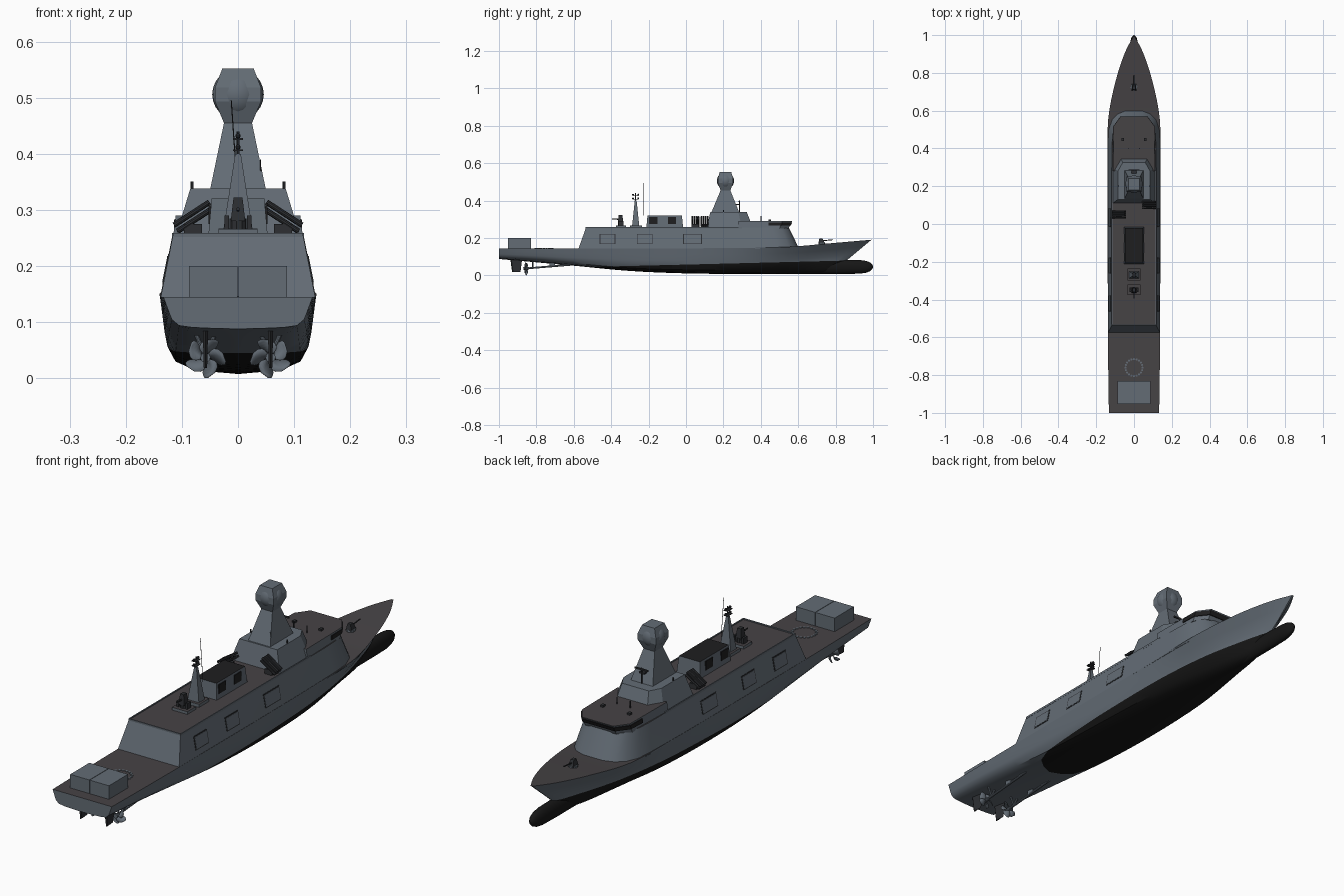
import bpy, bmesh, math
from mathutils import Vector

if "Cube" in bpy.data.objects:
    bpy.data.objects.remove(bpy.data.objects["Cube"])

def mat(name, c):
    m = bpy.data.materials.new(name)
    m.diffuse_color = (*c, 1)
    m.use_nodes = True
    m.node_tree.nodes["Principled BSDF"].inputs["Base Color"].default_value = m.diffuse_color
    return m

GREY = mat("hull grey", (.125, .15, .178))
DECK = mat("deck dark", (.062, .056, .06))
BLACK = mat("antifouling black", (.008, .008, .008))
DARK = mat("dark fittings", (.026, .028, .032))
SOOT = mat("funnel black", (.013, .013, .014))

def finish(name, bm, mats, smooth=False, rule=None):
    bmesh.ops.recalc_face_normals(bm, faces=bm.faces)
    bm.normal_update()
    if rule:
        for f in bm.faces:
            f.material_index = rule(f)
    me = bpy.data.meshes.new(name)
    bm.to_mesh(me)
    bm.free()
    for m in mats:
        me.materials.append(m)
    ob = bpy.data.objects.new(name, me)
    bpy.context.collection.objects.link(ob)
    if smooth:
        bpy.ops.object.select_all(action='DESELECT')
        ob.select_set(True)
        bpy.context.view_layer.objects.active = ob
        bpy.ops.object.shade_smooth_by_angle(angle=math.radians(32))
    return ob

def loft_bm(rings):
    bm = bmesh.new()
    vs = [[bm.verts.new(p) for p in r] for r in rings]
    n = len(vs[0])
    for a, b in zip(vs, vs[1:]):
        for i in range(n):
            j = (i + 1) % n
            bm.faces.new((a[i], a[j], b[j], b[i]))
    bm.faces.new(vs[0])
    bm.faces.new(vs[-1][::-1])
    return bm

def top_rule(f):
    return 1 if f.normal.z > .9 else 0

def loft(name, rings, m=GREY, top=None, smooth=False):
    return finish(name, loft_bm(rings), [m, top or m], smooth, top_rule if top else None)

def outline(half, z):
    # half = (y, half width) points, mirrored into a closed ring
    return [(x, y, z) for y, x in half] + [(-x, y, z) for y, x in reversed(half)]

def rect(x0, x1, y0, y1, z):
    return [(x0, y0, z), (x1, y0, z), (x1, y1, z), (x0, y1, z)]

def box(name, x0, x1, y0, y1, z0, z1, m=GREY, top=None):
    return loft(name, [rect(x0, x1, y0, y1, z0), rect(x0, x1, y0, y1, z1)], m, top)

def rod(name, p, q, r, r2=None, m=DARK, n=10):
    p, q = Vector(p), Vector(q)
    d = (q - p).normalized()
    u = d.orthogonal().normalized()
    v = d.cross(u)
    ring = lambda c, s: [c + s * (u * math.cos(2 * math.pi * i / n) + v * math.sin(2 * math.pi * i / n)) for i in range(n)]
    return loft(name, [ring(p, r), ring(q, r if r2 is None else r2)], m, smooth=True)

def ball(name, c, r, m=GREY, n=24):
    bm = bmesh.new()
    bmesh.ops.create_uvsphere(bm, u_segments=n, v_segments=n // 2, radius=r)
    bmesh.ops.translate(bm, vec=c, verts=bm.verts)
    return finish(name, bm, [m], True)

# Hull: y, deck half/z, mid half/z, bilge half/z, keel z, stem rake
ST = [(-1, .133, .145, .122, .115, .105, .094, .088, 0),
      (-.8, .136, .145, .126, .105, .107, .082, .07, 0),
      (-.6, .138, .145, .128, .095, .109, .065, .052, 0),
      (-.3, .139, .145, .130, .085, .112, .04, .024, 0),
      (0, .139, .145, .130, .08, .111, .03, .011, 0),
      (.3, .139, .147, .122, .08, .097, .028, .008, 0),
      (.55, .137, .153, .095, .085, .062, .03, .008, .05),
      (.75, .099, .170, .05, .095, .034, .035, .01, .25),
      (.9, .051, .183, .019, .11, .012, .05, .02, .7),
      (.992, .004, .191, .002, .115, .002, .06, .03, 1.2)]

def catmull(a, b, c, d, t):
    return [.5 * (2 * q + (r - p) * t + (2 * p - 5 * q + 4 * r - s) * t * t + (3 * q - p - 3 * r + s) * t ** 3)
            for p, q, r, s in zip(a, b, c, d)]

rings = []
for i in range(len(ST) - 1):
    a, b, c, d = ST[max(i - 1, 0)], ST[i], ST[i + 1], ST[min(i + 2, len(ST) - 1)]
    for k in range(5 if i == len(ST) - 2 else 4):
        y, wd, zd, wm, zm, wb, zb, zk, rk = catmull(a, b, c, d, k / 4)
        pts = [(wd, zd), ((wd + wm) / 2, (zd + zm) / 2), (wm, zm), (wm * .62 + wb * .38 + .002, (zm + zb) / 2),
               (wb, zb), (wb * .78, zb * .45 + zk * .55), (wb * .4, zk + (zb - zk) * .15), (0.001, zk)]
        half = [(w, y - rk * (zd - z), z) for w, z in pts]
        rings.append(half + [(-x, yy, z) for x, yy, z in reversed(half)])
bm = loft_bm(rings)
bmesh.ops.bisect_plane(bm, geom=bm.verts[:] + bm.edges[:] + bm.faces[:], plane_co=(0, 0, .058), plane_no=(0, -.025, 1))

def hull_rule(f):
    c = f.calc_center_median()
    if f.normal.z > .9:
        return 1
    return 2 if c.z < .058 + .025 * c.y else 0
finish("hull", bm, [GREY, DECK, BLACK], True, hull_rule)

# Bulbous bow
rings = []
for y, s in ((.55, .8), (.7, 1), (.85, 1), (.93, .96), (.965, .82), (.985, .6), (.995, .35), (1, .08)):
    rings.append([(.024 * s * math.cos(t), y, .046 + .038 * s * math.sin(t)) for t in [math.pi * i / 10 for i in range(20)]])
loft("bulbous_bow", rings, BLACK, smooth=True)

# Superstructure, bridge, windows
loft("superstructure", [
    outline([(-.575, .138), (.42, .139), (.5, .136), (.555, .118), (.588, .087), (.605, .045)], .143),
    outline([(-.535, .116), (.40, .117), (.46, .114), (.51, .1), (.538, .078), (.55, .04)], .255)], GREY, DECK, True)
for s in (-1, 1):
    box("deck_edge", s * .116 - .002, s * .116 + .002, -.533, .3, .25, .259)
box("aft_deck_edge", -.116, .116, -.536, -.531, .25, .259)
loft("bridge", [outline([(.28, .116), (.50, .109), (.548, .07)], .25),
                outline([(.28, .111), (.515, .108), (.567, .07)], .29)], GREY, DECK)
loft("bridge_windows", [outline([(.44, .1145), (.51, .111), (.560, .073)], .267),
                        outline([(.44, .1135), (.515, .111), (.568, .073)], .284)], SOOT)
loft("mast_block", [outline([(.11, .112), (.30, .112), (.36, .075)], .25),
                    outline([(.13, .085), (.28, .085), (.325, .06)], .338)])

# Main mast with radar dome
loft("main_mast", [rect(-h, h, a, b, z) for h, a, b, z in
                   ((.05, .135, .285, .335), (.025, .185, .237, .455), (.041, .17, .252, .493),
                    (.041, .17, .252, .518), (.028, .18, .242, .552))])
ball("radar_dome", (0, .211, .506), .046)
box("radar_bracket", -.012, .012, .24, .285, .376, .382, DARK)
rod("nav_radar_post", (0, .285, .335), (0, .285, .4), .003)
box("nav_radar_bar", -.03, .03, .282, .288, .392, .398, DARK)
rod("whip_antenna", (.042, .15, .33), (.04, .15, .39), .001)
for s in (-1, 1):
    rod("block_light", (s * .082, .2, .335), (s * .082, .2, .351), .003)
    rod("bridge_post", (s * .03, .4, .288), (s * .03, .4, .318), .0025)
    box("bridge_sensor", s * .06 - .006, s * .06 + .006, .44, .455, .288, .298, DARK)

# Missile launchers, crossing the ship
for s in (-1, 1):
    yc = .075 + s * .025
    for a in range(4):
        for b in range(2):
            dy = (a - 1.5) * .011
            rod("launch_tube", (s * (.108 + b * .006), yc + dy, .262 + b * .011),
                (s * (.045 + b * .006), yc + dy, .303 + b * .011), .005)
    box("launcher_base", s * .08 - .016, s * .08 + .016, yc - .02, yc + .02, .253, .275, DARK)

# Funnel with louvres
loft("funnel", [rect(-.053, .053, -.212, -.015, .253), rect(-.047, .047, -.206, -.022, .32)], GREY, SOOT)
for s in (-1, 1):
    for y in (-.175, -.075):
        x0, x1 = sorted((s * .049, s * .0525))
        box("funnel_louvre", x0, x1, y - .022, y + .022, .275, .312, SOOT)

# Aft mast and whip
box("aft_mast_base", -.035, .035, -.3, -.235, .253, .267, GREY, DECK)
loft("aft_mast", [rect(-.026, .026, -.288, -.25, .265), rect(-.005, .005, -.274, -.264, .4)])
rod("aft_mast_pole", (0, -.269, .39), (0, -.269, .44), .003)
for z in (.405, .425):
    box("aft_mast_arm", -.009, .009, -.285, -.253, z, z + .003, DARK)
    for y in (-.283, -.255):
        ball("mast_sensor", (0, y, z + .007), .005, DARK, 10)
rod("tall_whip", (0, -.225, .32), (-.012, -.225, .495), .001)

# Close-in gun
box("gun_base", -.035, .035, -.375, -.32, .253, .266, GREY, DECK)
rod("gun_pedestal", (0, -.348, .265), (0, -.348, .285), .015)
loft("gun_body", [rect(-.013, .013, -.365, -.335, .28), rect(-.008, .008, -.36, -.34, .322)], DARK)
rod("gun_barrel", (0, -.355, .3), (0, -.395, .302), .003)
for s in (-1, 1):
    box("gun_cheek", s * .02 - .004, s * .02 + .004, -.36, -.335, .265, .29, DARK)

# Bow gun
rod("bow_gun_ring", (0, .725, .16), (0, .725, .175), .018, m=GREY)
loft("bow_gun_turret", [rect(-.012, .012, .708, .742, .172), rect(-.007, .007, .713, .73, .198)], DARK)
rod("bow_gun_barrel", (0, .735, .186), (0, .785, .191), .0025)

# Side hatches: dark frame with a grey door, following the sloped side
for s in (-1, 1):
    for y, w, m in ((-.42, .042, DARK), (.035, .05, DARK), (-.22, .042, DARK)):
        z0, z1 = .168, .222
        X = lambda z, o: s * (.1385 - (z - .143) * .196 + o)
        for nm, g, o, mm in (("hatch_frame", 0, .0012, m), ("hatch_door", .004, .0022, GREY)):
            loft(nm, [[(X(z, k), yy, z) for yy, z in
                       ((y - w + g, z0 + g), (y + w - g, z0 + g), (y + w - g, z1 - g), (y - w + g, z1 - g))]
                      for k in (-.002, o)], mm)

# Stern containers and landing circle
box("container_left", -.087, -.001, -.953, -.83, .143, .2)
box("container_right", .001, .087, -.953, -.83, .143, .2)
for i in range(20):
    a = 2 * math.pi * i / 20
    rod("landing_mark", (.045 * math.cos(a), -.76 + .045 * math.sin(a), .144),
        (.045 * math.cos(a), -.76 + .045 * math.sin(a), .147), .0055, m=GREY, n=8)

# Shafts, propellers, rudders
for s in (-1, 1):
    x = s * .058
    rod("shaft", (x, -.86, .037), (x, -.58, .06), .005, m=GREY)
    rod("propeller_hub", (x, -.87, .037), (x, -.84, .038), .009, .007, m=GREY)
    for k in (-.02, .02):
        rod("shaft_strut", (x, -.82, .04), (x + k, -.82, .085), .004, m=GREY)
    box("shaft_bracket", x - .003, x + .003, -.73, -.7, .05, .09)
    bm = bmesh.new()
    for b in range(5):
        prev = None
        for i in range(7):
            t = i / 6
            r = .007 + .03 * t
            ch = .5 + .2 * math.sin(math.pi * t) - .42 * t ** 3
            row = []
            for e in (-1, 0, 1):
                a = 2 * math.pi * b / 5 + math.pi / 2 + s * (.6 * t * t + e * ch)
                row.append(bm.verts.new((x + r * math.cos(a), -.855 + e * ch * .013, .037 + r * math.sin(a) * .98)))
            if prev:
                for j in (0, 1):
                    bm.faces.new((prev[j], prev[j + 1], row[j + 1], row[j]))
            prev = row
    ob = finish("propeller_blades", bm, [GREY], True)
    ob.modifiers.new("thickness", 'SOLIDIFY').thickness = .001
    loft("rudder", [[(x - .003, -.925, .018), (x, -.885, .018), (x + .003, -.925, .018), (x, -.93, .018)],
                    [(x - .005, -.935, .095), (x, -.875, .095), (x + .005, -.935, .095), (x, -.94, .095)]], DARK)
